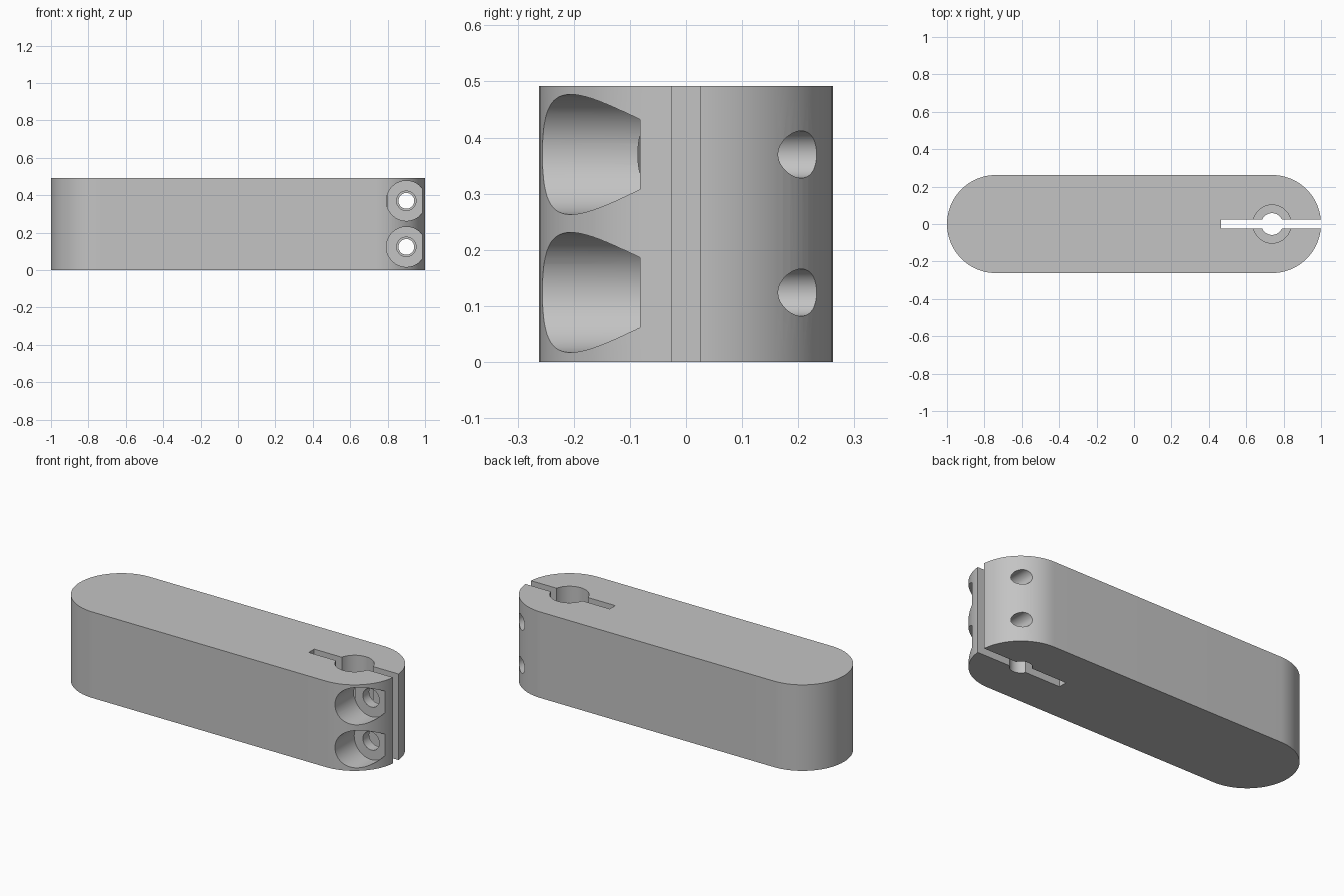
import bpy, bmesh, math
from mathutils import Vector, Matrix

if "Cube" in bpy.data.objects:
    bpy.data.objects.remove(bpy.data.objects["Cube"], do_unlink=True)

HEIGHT, RADIUS = 0.492, 0.262
END_X = 1 - RADIUS              # centre of each rounded end
SCREW_X, SCREW_Z = 0.9, (0.124, 0.37)

grey = bpy.data.materials.new("plain grey")
grey.use_nodes = True
colour = (0.55, 0.55, 0.55, 1)
grey.diffuse_color = colour
grey.node_tree.nodes["Principled BSDF"].inputs["Base Color"].default_value = colour


def make_object(name, bm):
    bmesh.ops.recalc_face_normals(bm, faces=bm.faces)
    mesh = bpy.data.meshes.new(name)
    bm.to_mesh(mesh)
    bm.free()
    mesh.materials.append(grey)
    obj = bpy.data.objects.new(name, mesh)
    bpy.context.collection.objects.link(obj)
    return obj


def cylinder(name, start, end, radius, segments=64):
    """Cylinder running between two points."""
    start, end = Vector(start), Vector(end)
    axis = end - start
    turn = axis.to_track_quat('Z', 'Y').to_matrix().to_4x4()
    bm = bmesh.new()
    bmesh.ops.create_cone(bm, cap_ends=True, segments=segments, radius1=radius,
                          radius2=radius, depth=axis.length,
                          matrix=Matrix.Translation((start + end) / 2) @ turn)
    return make_object(name, bm)


def box(name, low, high):
    low, high = Vector(low), Vector(high)
    bm = bmesh.new()
    bmesh.ops.create_cube(bm, size=1, matrix=Matrix.Translation((low + high) / 2)
                          @ Matrix.Diagonal((high - low).to_4d()))
    return make_object(name, bm)


# Arm body: stadium outline pulled up to full height
bm = bmesh.new()
steps = 48
outline = []
for side in (1, -1):
    for i in range(steps + 1):
        a = math.pi * (i / steps - 0.5)
        outline.append(bm.verts.new((side * (END_X + RADIUS * math.cos(a)),
                                     side * RADIUS * math.sin(a), 0)))
base = bm.faces.new(outline)
pulled = bmesh.ops.extrude_face_region(bm, geom=[base], use_keep_orig=True)
bmesh.ops.translate(bm, vec=(0, 0, HEIGHT),
                    verts=[v for v in pulled["geom"] if isinstance(v, bmesh.types.BMVert)])
arm = make_object("clamp_arm", bm)

# Clamp slot and stepped shaft bore
cutters = [
    box("slot_cutter", (0.465, -0.025, -0.1), (1.1, 0.025, HEIGHT + 0.1)),
    cylinder("shaft_hole_cutter", (END_X, 0, -0.1), (END_X, 0, HEIGHT + 0.1), 0.058),
    cylinder("shaft_bore_cutter", (END_X, 0, HEIGHT / 2), (END_X, 0, HEIGHT + 0.1), 0.102),
]

# Clamp screws: head recess, clearance hole and threaded hole
for z in SCREW_Z:
    for name, y0, y1, r in (("head_recess", -0.4, -0.082, 0.107),
                            ("clearance_hole", -0.2, 0.0, 0.052),
                            ("thread_hole", -0.01, 0.4, 0.042)):
        cutters.append(cylinder(name + "_cutter", (SCREW_X, y0, z), (SCREW_X, y1, z), r))

for cutter in cutters:
    cutter.hide_render = True
    cut = arm.modifiers.new(cutter.name, 'BOOLEAN')
    cut.operation = 'DIFFERENCE'
    cut.solver = 'EXACT'
    cut.object = cutter

# Bake the cuts and drop the cutters
bpy.context.view_layer.update()
baked = bpy.data.meshes.new_from_object(
    arm.evaluated_get(bpy.context.evaluated_depsgraph_get()))
arm.modifiers.clear()
arm.data = baked
baked.materials.clear()
baked.materials.append(grey)
for face in baked.polygons:
    face.material_index = 0
for cutter in cutters:
    bpy.data.objects.remove(cutter, do_unlink=True)

bpy.ops.object.select_all(action='DESELECT')
arm.select_set(True)
bpy.context.view_layer.objects.active = arm
bpy.ops.object.shade_smooth_by_angle(angle=math.radians(30))
